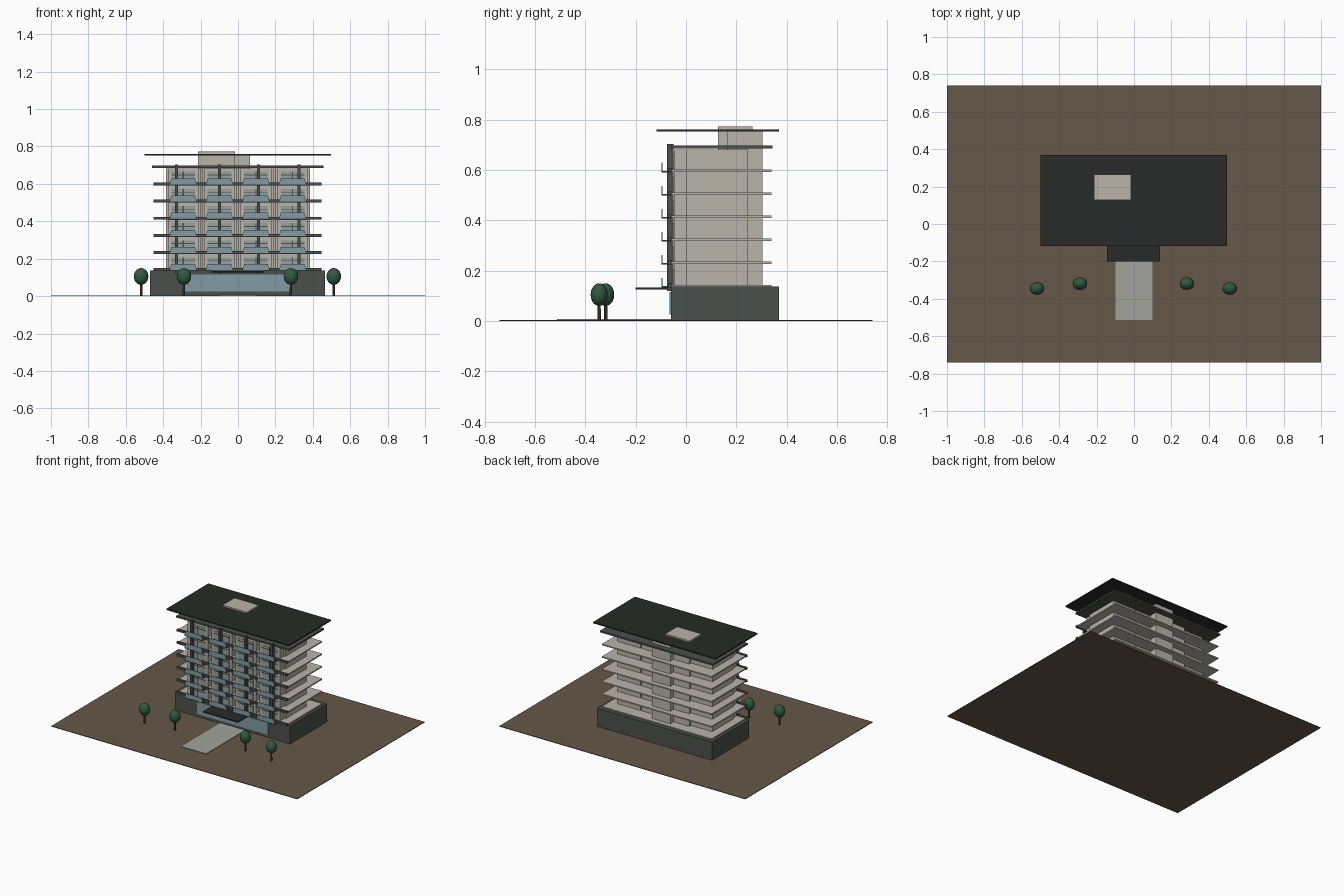
import bpy, bmesh
from mathutils import Matrix

if "Cube" in bpy.data.objects:
    bpy.data.objects.remove(bpy.data.objects["Cube"])


def material(name, rgb):
    m = bpy.data.materials.new(name)
    m.diffuse_color = (*rgb, 1)
    m.use_nodes = True
    m.node_tree.nodes["Principled BSDF"].inputs["Base Color"].default_value = m.diffuse_color
    return m


LIGHT = material("pale_concrete", (0.49, 0.46, 0.41))
DARK = material("dark_stone", (0.07, 0.08, 0.072))
ROOF = material("roof_black", (0.02, 0.024, 0.021))
GLASS = material("blue_glass", (0.22, 0.33, 0.38))
PANE = material("window_glass", (0.30, 0.36, 0.35))
EARTH = material("earth", (0.13, 0.095, 0.065))
PAVING = material("paving", (0.36, 0.37, 0.33))
LEAF = material("leaves", (0.03, 0.1, 0.05))
BARK = material("bark", (0.09, 0.06, 0.04))


def finish(name, bm, mat):
    me = bpy.data.meshes.new(name)
    bm.to_mesh(me)
    bm.free()
    me.materials.append(mat)
    ob = bpy.data.objects.new(name, me)
    bpy.context.collection.objects.link(ob)
    return ob


def box(name, x0, x1, y0, y1, z0, z1, mat, taper=0):
    """Box from its limits; taper narrows the top in x."""
    bm = bmesh.new()
    bmesh.ops.create_cube(bm, size=1)
    for v in bm.verts:
        top = v.co.z > 0
        x = x1 if v.co.x > 0 else x0
        if top:
            x += -taper if v.co.x > 0 else taper
        v.co = (x, y1 if v.co.y > 0 else y0, z1 if top else z0)
    return finish(name, bm, mat)


# site and entrance path
box("ground", -1, 1, -0.74, 0.74, 0, 0.004, EARTH)
box("entrance_path", -0.1, 0.1, -0.513, -0.06, 0.004, 0.008, PAVING)

# podium with glazed lobby and canopy
box("podium", -0.47, 0.466, -0.06, 0.37, 0.004, 0.137, DARK)
box("lobby_glass", -0.288, 0.288, -0.065, -0.055, 0.025, 0.115, GLASS)
box("entrance_canopy", -0.145, 0.14, -0.2, -0.05, 0.126, 0.134, ROOF)

# tower body: four apartment stacks joined by a recessed spine
BASE, STEP, FLOORS = 0.139, 0.0916, 6
BAYS = (-0.293, -0.099, 0.096, 0.292)
box("tower_spine", -0.37, 0.37, 0.01, 0.215, 0.137, 0.682, LIGHT)
for b, x in enumerate(BAYS):
    box(f"apartment_stack_{b}", x - 0.093, x + 0.093, 0, 0.246, 0.137, 0.682, LIGHT)
    box(f"front_bay_{b}", x - 0.082, x + 0.082, -0.048, 0.005, 0.137, 0.682, LIGHT)

# lift and stair cores
box("lift_core", -0.214, -0.017, 0.127, 0.265, 0.137, 0.772, LIGHT)
box("stair_core", -0.085, 0.064, 0.165, 0.304, 0.137, 0.753, LIGHT)

# floor slabs, dark front edges, windows and balconies
for f in range(FLOORS):
    z = BASE + f * STEP
    box(f"floor_slab_{f}", -0.446, 0.446, -0.06, 0.34, z - 0.004, z + 0.005, LIGHT)
    box(f"slab_fascia_{f}", -0.451, 0.447, -0.071, -0.055, z - 0.005, z + 0.01, DARK)
    for b, x in enumerate(BAYS):
        box(f"window_{f}_{b}", x - 0.063, x + 0.063, -0.051, -0.045,
            z + 0.006, z + 0.068, PANE)
        box(f"window_mullion_{f}_{b}", x - 0.003, x + 0.003, -0.053, -0.05,
            z + 0.006, z + 0.068, DARK)
        box(f"window_transom_{f}_{b}", x - 0.063, x + 0.063, -0.053, -0.05,
            z + 0.048, z + 0.052, DARK)
        box(f"balcony_floor_{f}_{b}", x - 0.075, x + 0.075, -0.097, -0.06,
            z - 0.006, z, DARK)
        box(f"balcony_glass_{f}_{b}", x - 0.075, x + 0.075, -0.097, -0.094,
            z - 0.004, z + 0.032, GLASS, taper=0.012)

# tall facade fins
for i, x in enumerate((-0.33, -0.1, 0.11, 0.325)):
    box(f"facade_fin_{i}", x - 0.008, x + 0.008, -0.075, -0.05, 0.12, 0.703, DARK)

# roof slab and floating top roof
box("roof_slab", -0.46, 0.458, -0.06, 0.344, 0.686, 0.698, DARK)
box("floating_roof", -0.5, 0.497, -0.117, 0.37, 0.752, 0.761, ROOF)

# trees
for i, (x, y) in enumerate(((-0.518, -0.345), (-0.289, -0.319),
                            (0.283, -0.319), (0.512, -0.345))):
    bm = bmesh.new()
    bmesh.ops.create_cone(bm, cap_ends=True, segments=8, radius1=0.007, radius2=0.006,
                          depth=0.07, matrix=Matrix.Translation((x, y, 0.037)))
    finish(f"tree_trunk_{i}", bm, BARK)
    bm = bmesh.new()
    bmesh.ops.create_uvsphere(bm, u_segments=16, v_segments=10, radius=1,
                              matrix=Matrix.Translation((x, y, 0.105))
                              @ Matrix.Diagonal((0.039, 0.034, 0.045, 1)))
    for face in bm.faces:
        face.smooth = True
    finish(f"tree_crown_{i}", bm, LEAF)
